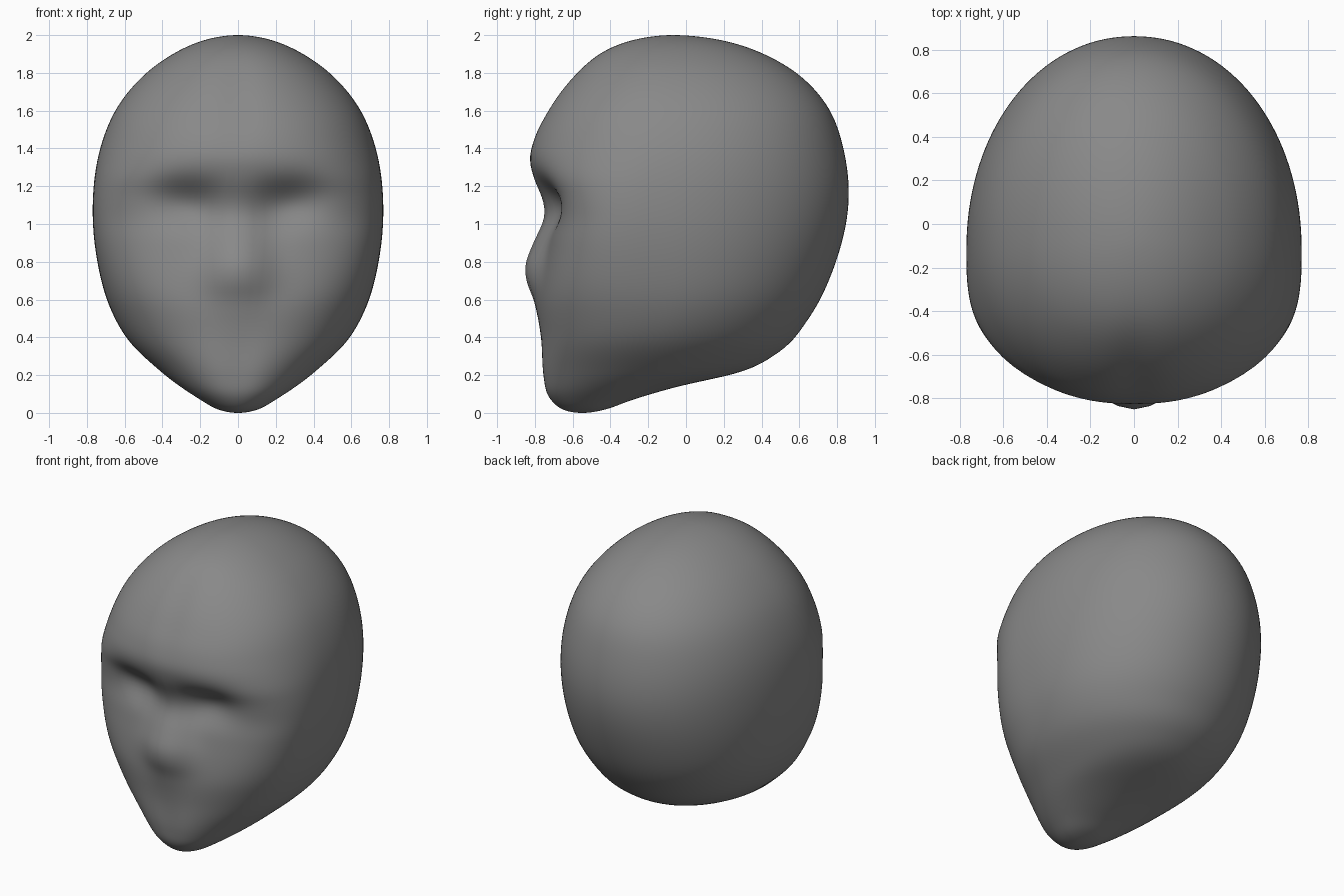
import bpy, bmesh
from math import acos, cos, sin, pi, exp

if "Cube" in bpy.data.objects:
    bpy.data.objects.remove(bpy.data.objects["Cube"])

# Profiles as (height, value) pairs
FRONT = [(0, -.55), (.012, -.64), (.05, -.705), (.1, -.745), (.2, -.768), (.4, -.77), (.6, -.775),
         (.75, -.755), (.9, -.73), (1.05, -.715), (1.15, -.745), (1.25, -.803), (1.35, -.828),
         (1.45, -.81), (1.6, -.738), (1.77, -.615), (1.915, -.44), (2, -.07)]
BACK = [(0, -.55), (.02, -.42), (.08, -.25), (.15, 0), (.21, .27), (.32, .49), (.5, .65),
        (.76, .78), (1.13, .862), (1.395, .835), (1.61, .757), (1.78, .61), (1.91, .39), (2, -.07)]
WIDTH = [(0, 0), (.016, .1), (.07, .2), (.22, .41), (.39, .585), (.55, .675), (.8, .745),
         (1.08, .77), (1.4, .73), (1.6, .65), (1.8, .485), (1.9, .345), (2, 0)]
MIDDLE = [(0, -.55), (.1, -.44), (.22, -.29), (.45, -.14), (1.1, -.12), (1.6, -.08), (2, -.07)]
NOSE = [(0, 0), (.42, 0), (.5, .01), (.6, .037), (.7, .096), (.78, .122), (.9, .108), (1, .083),
        (1.08, .066), (1.15, .045), (1.25, .008), (1.34, 0), (2, 0)]
# Squareness of the face side of each ring
SQUARE = [(0, 2), (.25, 2.15), (.5, 2.5), (.75, 2.85), (1.1, 2.9), (1.35, 2.3), (1.6, 2.2), (2, 2)]


def angle(z):
    return acos(max(-1, min(1, 1 - z)))


def sample(table, z):
    """Smooth interpolation along the polar angle."""
    p = [(angle(a), b) for a, b in table]
    w = [q[0] - o[0] for o, q in zip(p, p[1:])]
    d = [(q[1] - o[1]) / h for o, q, h in zip(p, p[1:], w)]
    m = [d[0]] + [(d[k] * w[k + 1] + d[k + 1] * w[k]) / (w[k] + w[k + 1])
                  for k in range(len(d) - 1)] + [d[-1]]
    t = angle(z)
    i = max(k for k in range(len(d)) if t >= p[k][0] or k == 0)
    h = w[i]
    s = (t - p[i][0]) / h
    return (p[i][1] * (1 + 2 * s) * (1 - s) ** 2 + h * m[i] * s * (1 - s) ** 2
            + p[i + 1][1] * s * s * (3 - 2 * s) + h * m[i + 1] * s * s * (s - 1))


def bump(v, centre, size):
    return exp(-((v - centre) / size) ** 2)


def power(v, e):
    return (1 if v > 0 else -1) * abs(v) ** e


# Head skin: stacked egg-shaped rings
LEVELS, SIDES = 110, 144
bm = bmesh.new()
rings = []
for j in range(1, LEVELS):
    z = 1 - cos(pi * j / LEVELS)
    f, b, w, c, n, nose = (sample(t, z) for t in (FRONT, BACK, WIDTH, MIDDLE, SQUARE, NOSE))
    nose_width = .095 + .055 * bump(z, .72, .18)
    ring = []
    for i in range(SIDES):
        a = 2 * pi * i / SIDES
        s = sin(a)
        e = 2 / n if s < 0 else 2 / 2.06
        x = w * power(cos(a), e)
        y = c + (b - c if s >= 0 else c - f) * power(s, e)
        # Nose ridge and eye sockets on the face
        if s < 0:
            y -= nose * bump(x, 0, nose_width)
            socket = bump(abs(x), .27, .18) * bump(z, 1.07 + .16 * abs(x), .115)
            y += .065 * socket * min(1, -2 * s)
        ring.append(bm.verts.new((x, y, z)))
    rings.append(ring)
for lo, hi in zip(rings, rings[1:]):
    for i in range(SIDES):
        k = (i + 1) % SIDES
        bm.faces.new((lo[i], lo[k], hi[k], hi[i]))

# Chin and crown tips
chin = bm.verts.new((0, -.55, 0))
crown = bm.verts.new((0, -.07, 2))
for i in range(SIDES):
    k = (i + 1) % SIDES
    bm.faces.new((chin, rings[0][k], rings[0][i]))
    bm.faces.new((crown, rings[-1][i], rings[-1][k]))

# Soften the surface slightly
for _ in range(3):
    bmesh.ops.smooth_vert(bm, verts=[v for r in rings[2:-2] for v in r], factor=.5,
                          use_axis_x=True, use_axis_y=True, use_axis_z=True)
bmesh.ops.recalc_face_normals(bm, faces=bm.faces)
mesh = bpy.data.meshes.new("head")
bm.to_mesh(mesh)
bm.free()
for p in mesh.polygons:
    p.use_smooth = True
head = bpy.data.objects.new("head", mesh)
bpy.context.collection.objects.link(head)

# Dark grey skin
skin = bpy.data.materials.new("grey_skin")
skin.diffuse_color = (.25, .25, .25, 1)
skin.use_nodes = True
skin.node_tree.nodes["Principled BSDF"].inputs["Base Color"].default_value = skin.diffuse_color
mesh.materials.append(skin)
